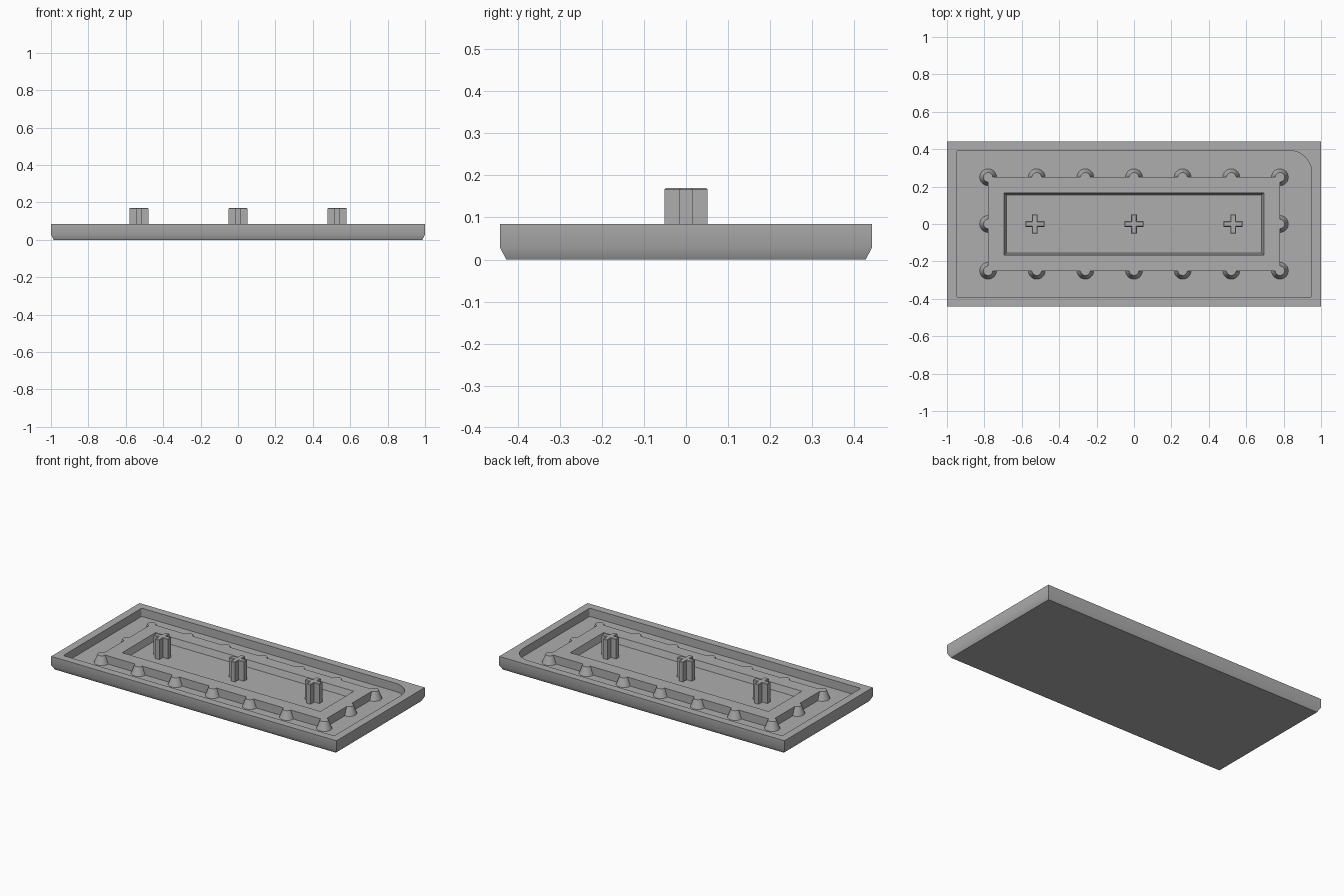
import bpy
import bmesh
from math import sin, cos, pi, radians

old = bpy.data.objects.get("Cube")
if old:
    bpy.data.objects.remove(old, do_unlink=True)

GREY = (0.42, 0.42, 0.42, 1)
grey = bpy.data.materials.new("plain_grey")
grey.use_nodes = True
grey.diffuse_color = GREY
grey.node_tree.nodes["Principled BSDF"].inputs["Base Color"].default_value = GREY

TOP, FLOOR, WELL = 0.085, 0.033, 0.045
HALF_X, HALF_Y = 0.78, 0.25


def finish(name, bm):
    bmesh.ops.recalc_face_normals(bm, faces=bm.faces)
    mesh = bpy.data.meshes.new(name)
    bm.to_mesh(mesh)
    bm.free()
    mesh.materials.append(grey)
    obj = bpy.data.objects.new(name, mesh)
    bpy.context.collection.objects.link(obj)
    return obj


def smooth(obj):
    bpy.ops.object.select_all(action="DESELECT")
    obj.select_set(True)
    bpy.context.view_layer.objects.active = obj
    bpy.ops.object.shade_smooth_by_angle(angle=radians(32))


def loft(name, loops, cap_start=True, cap_end=True):
    """Skin a stack of closed loops that share a vertex count."""
    bm = bmesh.new()
    rings = [[bm.verts.new(p) for p in loop] for loop in loops]
    n = len(rings[0])
    for a, b in zip(rings, rings[1:]):
        for i in range(n):
            j = (i + 1) % n
            bm.faces.new((a[i], a[j], b[j], b[i]))
    if cap_start:
        bm.faces.new(rings[0][::-1])
    if cap_end:
        bm.faces.new(rings[-1])
    return finish(name, bm)


def rect(x, y, z):
    return [(-x, -y, z), (x, -y, z), (x, y, z), (-x, y, z)]


def rounded_rect(x, y, z, radii, steps=10):
    """Rectangle with its own radius for each corner, starting at +x +y."""
    points = []
    signs = [(1, 1), (-1, 1), (-1, -1), (1, -1)]
    for k, ((sx, sy), r) in enumerate(zip(signs, radii)):
        for s in range(steps + 1):
            a = (k + s / steps) * pi / 2
            points.append((sx * (x - r) + r * cos(a), sy * (y - r) + r * sin(a), z))
    return points


# Tray with a chamfered underside and a recess with one large round corner
tray = loft("tray", [rect(0.985, 0.427, 0), rect(1, 0.442, 0.028), rect(1, 0.442, TOP)])
radii = (0.12, 0.012, 0.012, 0.012)
cutter = loft("recess_cutter", [rounded_rect(0.95, 0.393, z, radii) for z in (FLOOR, 0.2)])
cutter.hide_render = True
cut = tray.modifiers.new("recess", "BOOLEAN")
cut.operation = "DIFFERENCE"
cut.solver = "EXACT"
cut.object = cutter
bpy.context.view_layer.objects.active = tray
bpy.ops.object.modifier_apply(modifier=cut.name)
bpy.data.objects.remove(cutter, do_unlink=True)
smooth(tray)

# Raised platform with a sunken, slope-sided well
loft("platform", [rect(HALF_X, HALF_Y, FLOOR), rect(HALF_X, HALF_Y, TOP),
                  rect(0.695, 0.167, TOP), rect(0.683, 0.155, WELL)], cap_start=False)


# Tapered studs, only the part standing outside the platform edge
def stud(name, x, y, start, sweep):
    bm = bmesh.new()
    steps = int(sweep / 10)
    hub = bm.verts.new((x, y, TOP))
    low, high = [], []
    for i in range(steps + 1):
        a = radians(start + sweep * i / steps)
        low.append(bm.verts.new((x + 0.045 * cos(a), y + 0.045 * sin(a), FLOOR)))
        high.append(bm.verts.new((x + 0.025 * cos(a), y + 0.025 * sin(a), TOP)))
    for i in range(steps):
        bm.faces.new((low[i], low[i + 1], high[i + 1], high[i]))
        bm.faces.new((hub, high[i], high[i + 1]))
    obj = finish(name, bm)
    if sum(p.normal.z for p in obj.data.polygons) < 0:
        obj.data.flip_normals()
    smooth(obj)


for i in range(-3, 4):
    x = i * HALF_X / 3
    if abs(i) < 3:
        stud("back_stud", x, HALF_Y, 0, 180)
        stud("front_stud", x, -HALF_Y, 180, 180)
stud("left_stud", HALF_X, 0, -90, 180)
stud("right_stud", -HALF_X, 0, 90, 180)
for k, (sx, sy) in enumerate([(1, 1), (-1, 1), (-1, -1), (1, -1)]):
    stud("corner_stud", sx * HALF_X, sy * HALF_Y, k * 90 - 90, 270)


# Cross-shaped posts standing in the well
def cross(cx, z, inset=0):
    a, t = 0.051 - inset, 0.015 - inset
    quarter = [(a, -t), (a, t), (t, t)]
    points = []
    for _ in range(4):
        points += [(cx + x, y, z) for x, y in quarter]
        quarter = [(-y, x) for x, y in quarter]
    return points


for name, x in (("right_post", -0.53), ("middle_post", 0), ("left_post", 0.53)):
    loft(name, [cross(x, WELL), cross(x, 0.167), cross(x, 0.17, 0.003)], cap_start=False)
